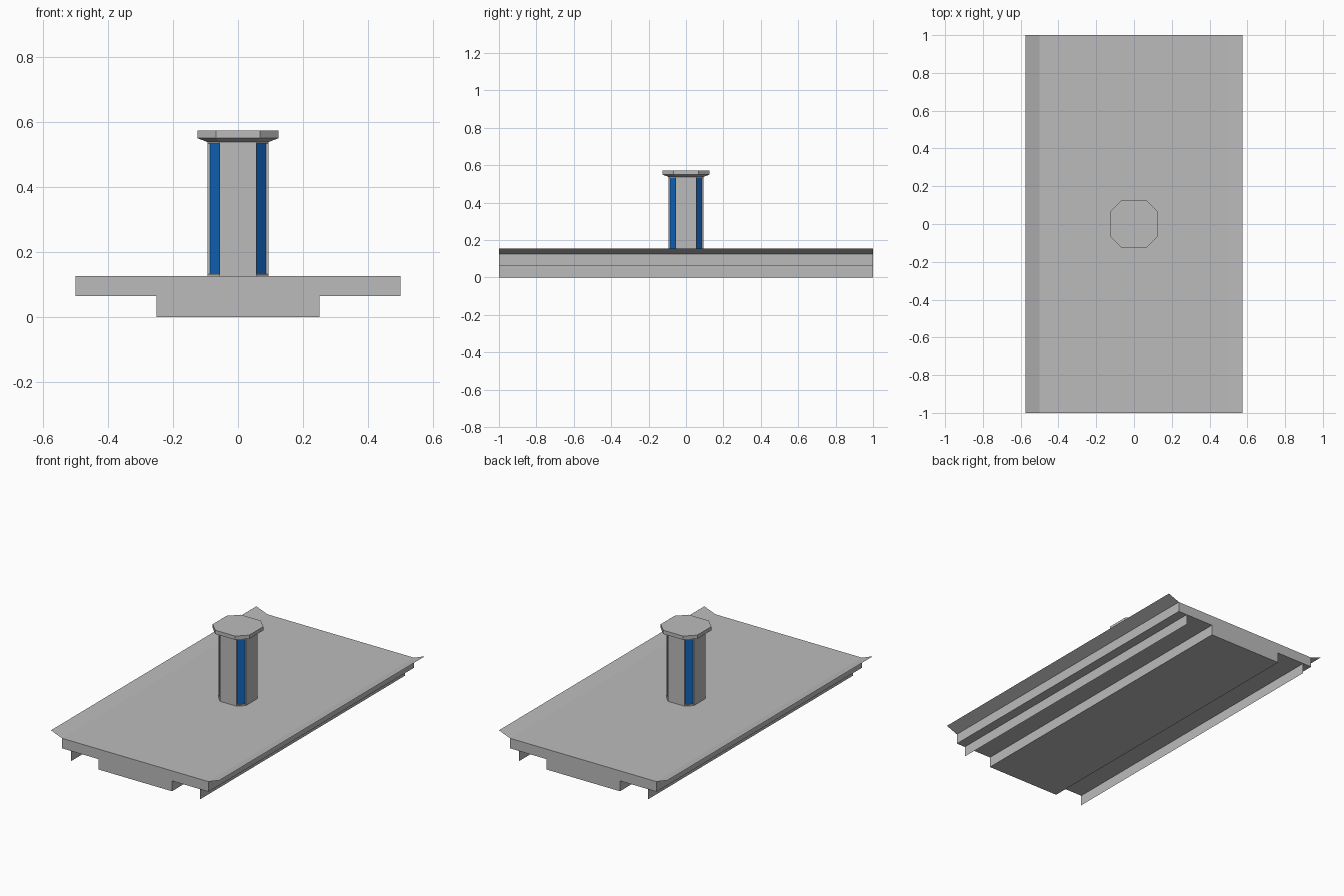
import bpy
import bmesh

cube = bpy.data.objects.get("Cube")
if cube:
    bpy.data.objects.remove(cube, do_unlink=True)


def make_material(name, rgb):
    mat = bpy.data.materials.new(name)
    mat.use_nodes = True
    mat.diffuse_color = (*rgb, 1)
    mat.node_tree.nodes["Principled BSDF"].inputs["Base Color"].default_value = (*rgb, 1)
    return mat


GREY = make_material("light grey", (0.5, 0.5, 0.5))
BLUE = make_material("panel blue", (0.006, 0.14, 0.54))


def loft(name, rings, caps=True, blue_rule=None):
    """Skin a stack of matching rings of 3D points, optionally closing the ends."""
    bm = bmesh.new()
    loops = [[bm.verts.new(p) for p in ring] for ring in rings]
    for low, high in zip(loops, loops[1:]):
        for i in range(len(low)):
            j = (i + 1) % len(low)
            bm.faces.new((low[i], low[j], high[j], high[i]))
    if caps:
        bm.faces.new(loops[0])
        bm.faces.new(loops[-1])
    bmesh.ops.recalc_face_normals(bm, faces=bm.faces)
    if blue_rule:
        for face in bm.faces:
            face.material_index = int(blue_rule(face.normal))
    finish(name, bm)


def sheet(name, start, end):
    """Thin strip running the whole length between two (x, z) points."""
    bm = bmesh.new()
    (xa, za), (xb, zb) = start, end
    corners = [(xa, -1, za), (xb, -1, zb), (xb, 1, zb), (xa, 1, za)]
    face = bm.faces.new([bm.verts.new(c) for c in corners])
    if face.normal.z < 0:
        face.normal_flip()
    finish(name, bm)


def finish(name, bm):
    mesh = bpy.data.meshes.new(name)
    bm.to_mesh(mesh)
    bm.free()
    mesh.materials.append(GREY)
    mesh.materials.append(BLUE)
    bpy.context.collection.objects.link(bpy.data.objects.new(name, mesh))


def four_corners(corner):
    """Turn the points of one corner through four quarter turns."""
    points = []
    for _ in range(4):
        points += corner
        corner = [(-y, x) for x, y in corner]
    return points


def octagon(half, flat, z):
    return [(x, y, z) for x, y in four_corners([(half, flat), (flat, half)])]


# Platform: stepped slab running front to back
DECK, STEP = 0.126, 0.064
side = [(0.25, 0), (0.25, STEP), (0.5, STEP), (0.5, DECK)]
profile = side + [(-x, z) for x, z in reversed(side)]
loft("platform", [[(x, y, z) for x, z in profile] for y in (-1, 1)])

# Raised lips and hanging skirts along both long edges
for label, s in (("left", 1), ("right", -1)):
    sheet(label + "_lip", (s * 0.5, DECK), (s * 0.575, 0.155))
    sheet(label + "_skirt", (s * 0.44, 0), (s * 0.44, STEP))

# Column: eight sides with recessed blue panels on the diagonals
OUT, FLAT, INNER = 0.094, 0.0565, 0.086
FOOT, NECK = 0.133, 0.533
notch = four_corners([(OUT, FLAT), (INNER, FLAT), (FLAT, INNER), (FLAT, OUT)])
loft("column", [[(x, y, z) for x, y in notch] for z in (FOOT, NECK)], caps=False,
     blue_rule=lambda n: abs(n.x) > 0.3 and abs(n.y) > 0.3)
loft("column_foot", [octagon(OUT, FLAT, z) for z in (DECK, FOOT)])

# Cap: flared underside and upright rim
loft("column_cap", [octagon(OUT, FLAT, NECK), octagon(OUT, FLAT, 0.538),
                    octagon(0.125, 0.068, 0.55), octagon(0.125, 0.068, 0.573)])
